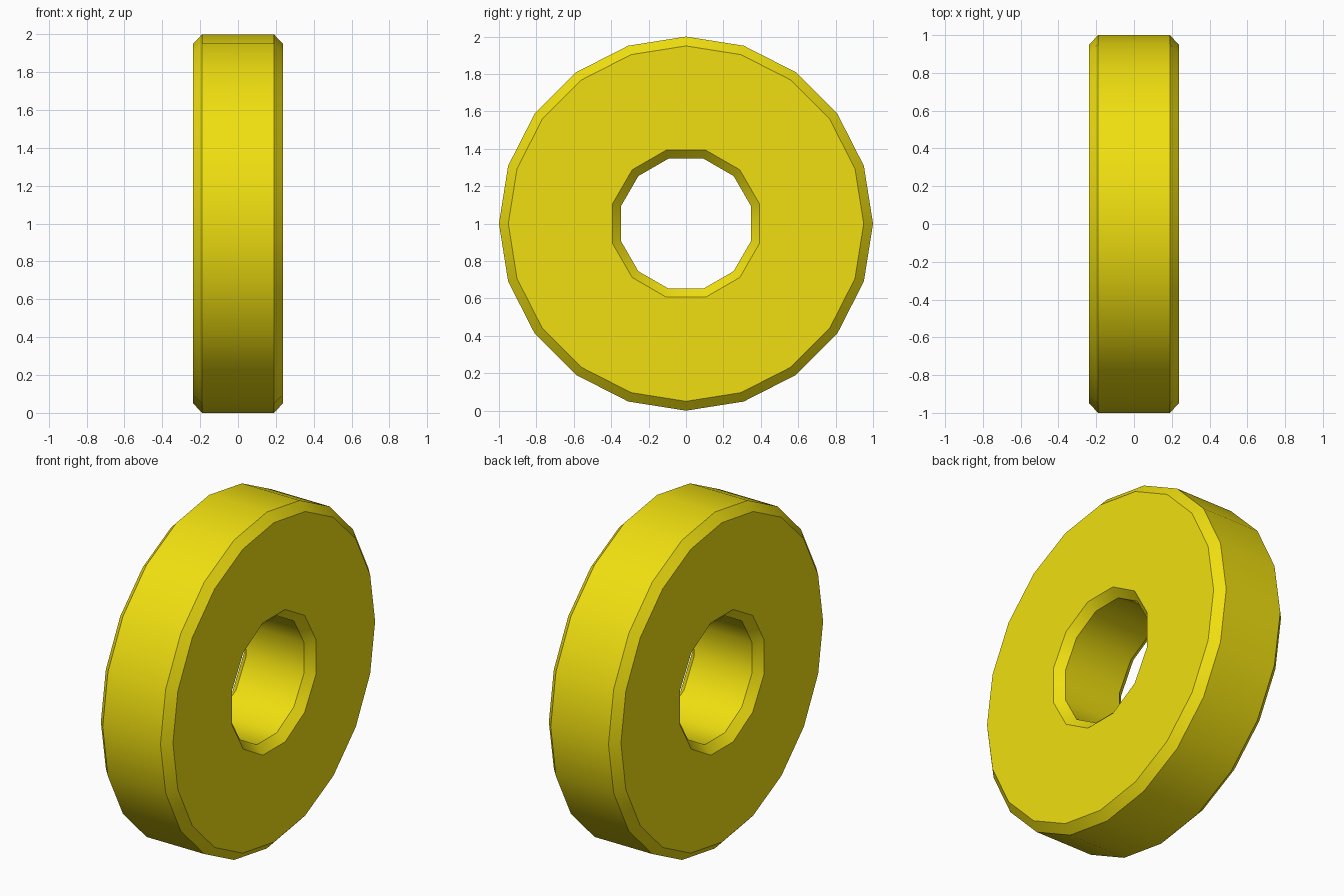
import bpy, bmesh
from math import cos, sin, pi, radians

if "Cube" in bpy.data.objects:
    bpy.data.objects.remove(bpy.data.objects["Cube"])

OUTER_SIDES, HOLE_SIDES = 20, 12
bm = bmesh.new()


def ring(x, r, n, phase=0.0):
    """Closed edge loop around the x axis, centred at z = 1."""
    vs = [bm.verts.new((x, r * cos(phase + 2 * pi * i / n),
                        1 + r * sin(phase + 2 * pi * i / n))) for i in range(n)]
    return vs


def skin(a, b):
    """Quad band between two rings with equal counts."""
    n = len(a)
    for i in range(n):
        bm.faces.new((a[i], a[(i + 1) % n], b[(i + 1) % n], b[i]))


# Bevelled rim and bevelled hole profiles (x, radius)
rim = [ring(x, r, OUTER_SIDES) for x, r in
       ((-0.237, 0.95), (-0.19, 1.0), (0.19, 1.0), (0.237, 0.95))]
hole = [ring(x, r, HOLE_SIDES, pi / HOLE_SIDES) for x, r in
        ((-0.237, 0.407), (-0.19, 0.36), (0.19, 0.36), (0.237, 0.407))]
for loops in (rim, hole):
    for a, b in zip(loops, loops[1:]):
        skin(a, b)

# Flat side faces between rim and hole
for k in (0, 3):
    edges = []
    for loop in (rim[k], hole[k]):
        edges += [bm.edges.get((loop[i - 1], loop[i])) for i in range(len(loop))]
    bmesh.ops.triangle_fill(bm, edges=edges, use_beauty=True,
                            normal=(-1 if k == 0 else 1, 0, 0))

bmesh.ops.recalc_face_normals(bm, faces=bm.faces[:])
mesh = bpy.data.meshes.new("wheel_ring")
bm.to_mesh(mesh)
bm.free()
obj = bpy.data.objects.new("wheel_ring", mesh)
bpy.context.collection.objects.link(obj)

# Yellow finish
mat = bpy.data.materials.new("yellow")
mat.diffuse_color = (0.87, 0.74, 0.005, 1)
mat.use_nodes = True
mat.node_tree.nodes["Principled BSDF"].inputs["Base Color"].default_value = mat.diffuse_color
mesh.materials.append(mat)

# Smooth bands, sharp bevel edges
bpy.context.view_layer.objects.active = obj
obj.select_set(True)
bpy.ops.object.shade_smooth_by_angle(angle=radians(33))
